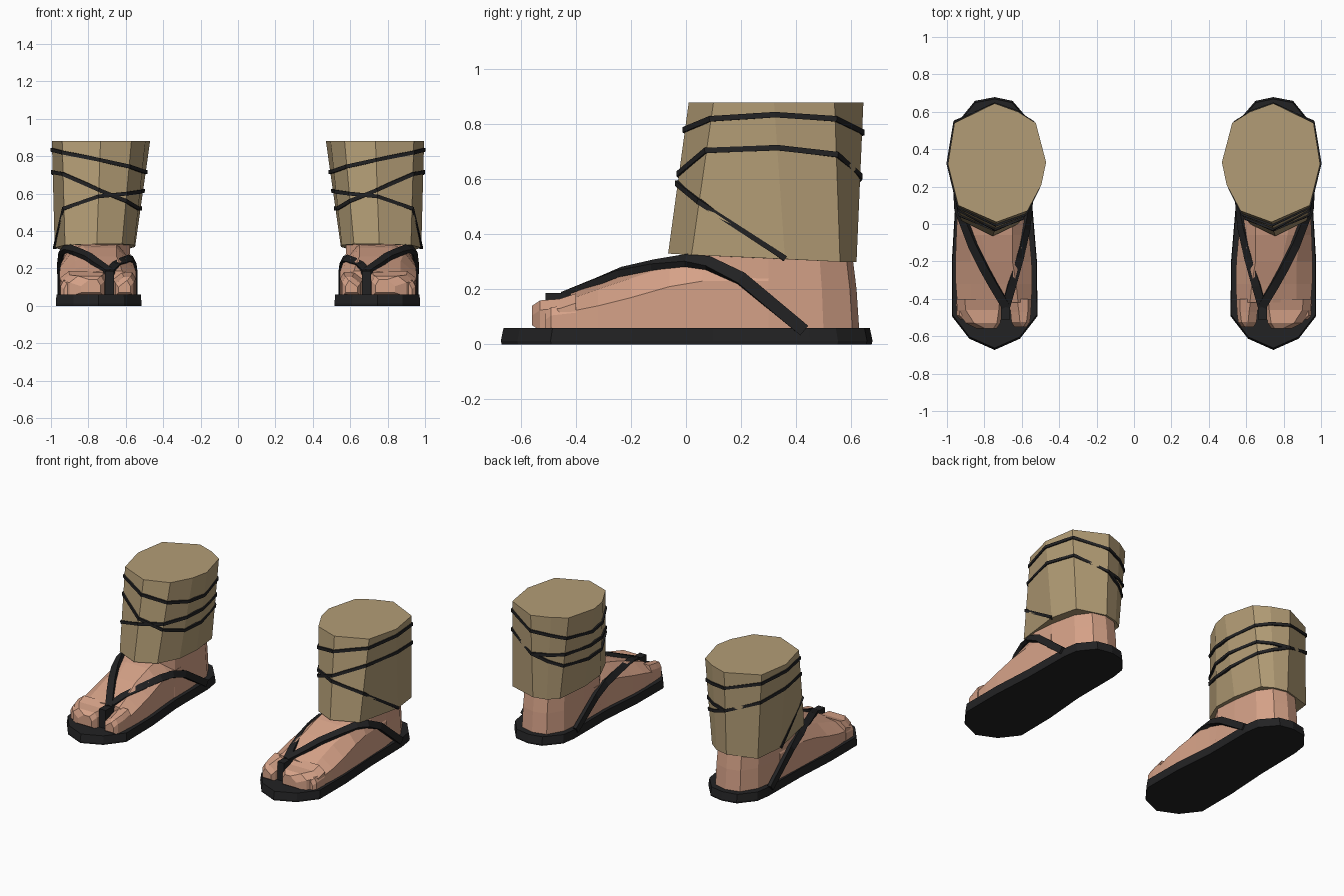
import bpy, bmesh
from mathutils import Vector


def material(name, rgb):
    m = bpy.data.materials.new(name)
    m.diffuse_color = (*rgb, 1)
    return m


SKIN = material("skin", (0.67, 0.36, 0.245))
CLOTH = material("tan_cloth", (0.45, 0.335, 0.18))
BLACK = material("black_leather", (0.016, 0.016, 0.017))


def loft(name, rings, mat, closed=False):
    """Skin a list of equal-length rings, mirrored to the other leg."""
    bm = bmesh.new()
    vs = [[bm.verts.new(p) for p in ring] for ring in rings]
    n = len(vs[0])
    pairs = list(zip(vs, vs[1:])) + ([(vs[-1], vs[0])] if closed else [])
    for a, b in pairs:
        for i in range(n):
            j = (i + 1) % n
            bm.faces.new((a[i], a[j], b[j], b[i]))
    if not closed:
        bm.faces.new(vs[0])
        bm.faces.new(vs[-1])
    bmesh.ops.recalc_face_normals(bm, faces=bm.faces)
    me = bpy.data.meshes.new(name)
    bm.to_mesh(me)
    bm.free()
    me.materials.append(mat)
    ob = bpy.data.objects.new(name, me)
    bpy.context.collection.objects.link(ob)
    ob.modifiers.new("other_leg", 'MIRROR').use_mirror_merge = False
    return ob


def ribbon(name, pts, normals, width, thick, closed=False):
    """Flat strap along a path; normals point away from the body."""
    rings = []
    n = len(pts)
    for i, p in enumerate(pts):
        p = Vector(p)
        nxt = pts[(i + 1) % n] if closed else pts[min(i + 1, n - 1)]
        prv = pts[i - 1] if closed else pts[max(i - 1, 0)]
        t = (Vector(nxt) - Vector(prv)).normalized()
        nor = Vector(normals[i]).normalized()
        side = t.cross(nor).normalized() * width / 2
        out, sink = nor * thick, nor * -0.012
        rings.append([p + side + sink, p + side + out, p - side + out, p - side + sink])
    return loft(name, rings, BLACK, closed)


# Sandal sole
outline = [(.745, -.67), (.88, -.61), (.973, -.49), (.973, -.2), (.955, .1), (.95, .45),
           (.935, .55), (.85, .655), (.745, .675), (.65, .655), (.56, .55), (.545, .45),
           (.545, .1), (.52, -.2), (.517, -.49), (.61, -.61)]
loft("sole", [[(.745 + (x - .745) * s, y * s, z) for x, y in outline]
              for z, s in ((0, 1), (.012, 1.005), (.06, .99))], BLACK)

# Foot: y, inner x, inner z, crown x range, crown z, outer shoulder x and z, outer x and z
stations = [(-.42, .548, .13, .62, .74, .185, .87, .165, .945, .12),
            (-.32, .545, .16, .63, .76, .22, .87, .20, .953, .14),
            (-.20, .547, .19, .65, .79, .265, .87, .24, .955, .17),
            (-.06, .56, .225, .65, .82, .31, .89, .285, .95, .21),
            (.06, .57, .24, .65, .84, .335, .90, .31, .945, .23),
            (.30, .58, .25, .66, .84, .34, .89, .32, .935, .23)]
loft("foot", [[(xi, y, .05), (xi, y, zi), (c0, y, zc), (c1, y, zc),
               (xs, y, zs), (xo, y, zo), (xo, y, .05)]
              for y, xi, zi, c0, c1, zc, xs, zs, xo, zo in stations], SKIN)

# Toes on either side of the post
for name, rows in (
        ("inner_toe", [(-.55, .575, .64, .07, .135), (-.525, .557, .655, .05, .155),
                       (-.47, .55, .66, .05, .165), (-.40, .548, .67, .05, .18)]),
        ("outer_toes", [(-.56, .735, .84, .07, .14), (-.53, .715, .90, .05, .16),
                        (-.46, .705, .945, .05, .165), (-.40, .70, .95, .05, .185)])):
    loft(name, [[(a, y, lo), (a, y, hi - .03), (a + .018, y, hi), (b - .045, y, hi),
                 (b, y, hi - .035), (b, y, lo)] for y, a, b, lo, hi in rows], SKIN)
loft("little_toe", [[(.87, y, .05), (.87, y, z), (x - .015, y, z), (x, y, z - .03), (x, y, .05)]
                    for y, x, z in ((-.51, .93, .12), (-.49, .948, .135), (-.40, .952, .145))], SKIN)

# Heel and ankle
heel = [(.745, .63), (.65, .605), (.59, .5), (.572, .3), (.57, .12), (.64, .0),
        (.76, -.04), (.89, .0), (.94, .12), (.935, .3), (.905, .5), (.84, .605)]
loft("ankle", [[(.748 + (x - .748) * sx, .3 + (y - .3) * sy, z) for x, y in heel]
               for z, sx, sy in ((.05, 1, 1), (.2, .98, .97), (.36, .95, .91))], SKIN)

# Trouser cuff
top = [(.745, .645), (.62, .6), (.525, .54), (.47, .33), (.495, .21),
       (.57, .07), (.735, .01), (.94, .1), (.995, .32), (.96, .54)]
bottom = [(.745, .62, .30), (.655, .6, .30), (.585, .55, .305), (.55, .33, .315),
          (.555, .15, .325), (.62, 0, .33), (.755, -.065, .33), (.925, .02, .325),
          (.98, .36, .31), (.945, .56, .30)]
loft("trouser_cuff", [bottom, [(x, y, .88) for x, y in top]], CLOTH)


# Thin laces wound around the cuff, one height per cuff edge
def lace(name, heights, closed):
    pts, normals = [], []
    for i, z in enumerate(heights):
        b, t = Vector(bottom[i]), Vector((*top[i], .88))
        p = b.lerp(t, (z - b.z) / (t.z - b.z))
        pts.append(p)
        normals.append((p.x - .74, p.y - .31, 0))
    ribbon(name, pts, normals, .02, .009, closed)


lace("upper_lace", [.77, .755, .735, .715, .72, .745, .78, .82, .835, .82], True)
lace("lower_lace", [.61, .57, .54, .52, .52, .56, .62, .705, .715, .69], True)
lace("crossing_lace", [.61, .615, .62, .615, .61, .60, .585, .52, .312], False)

# Sandal straps and the post between the toes
ribbon("outer_strap",
       [(.685, -.44, .18), (.75, -.33, .225), (.80, -.24, .262), (.86, -.12, .288),
        (.905, 0, .305), (.937, .08, .295), (.95, .2, .24), (.95, .43, .05)],
       [(0, -.3, 1), (.1, -.3, 1), (.2, -.3, 1), (.4, -.1, 1),
        (.8, 0, 1), (1, 0, .7), (1, 0, .2), (1, 0, 0)], .045, .014)
ribbon("inner_strap",
       [(.685, -.44, .18), (.655, -.33, .215), (.615, -.18, .235), (.58, -.03, .248),
        (.565, .08, .24), (.555, .2, .2), (.55, .43, .05)],
       [(0, -.3, 1), (-.2, -.3, 1), (-.6, -.2, 1), (-1, 0, .9),
        (-1, 0, .5), (-1, 0, .2), (-1, 0, 0)], .045, .014)
loft("toe_post", [[(.662, -.51, z), (.712, -.51, z), (.712, -.41, z), (.662, -.41, z)]
                  for z in (.05, .187)], BLACK)
